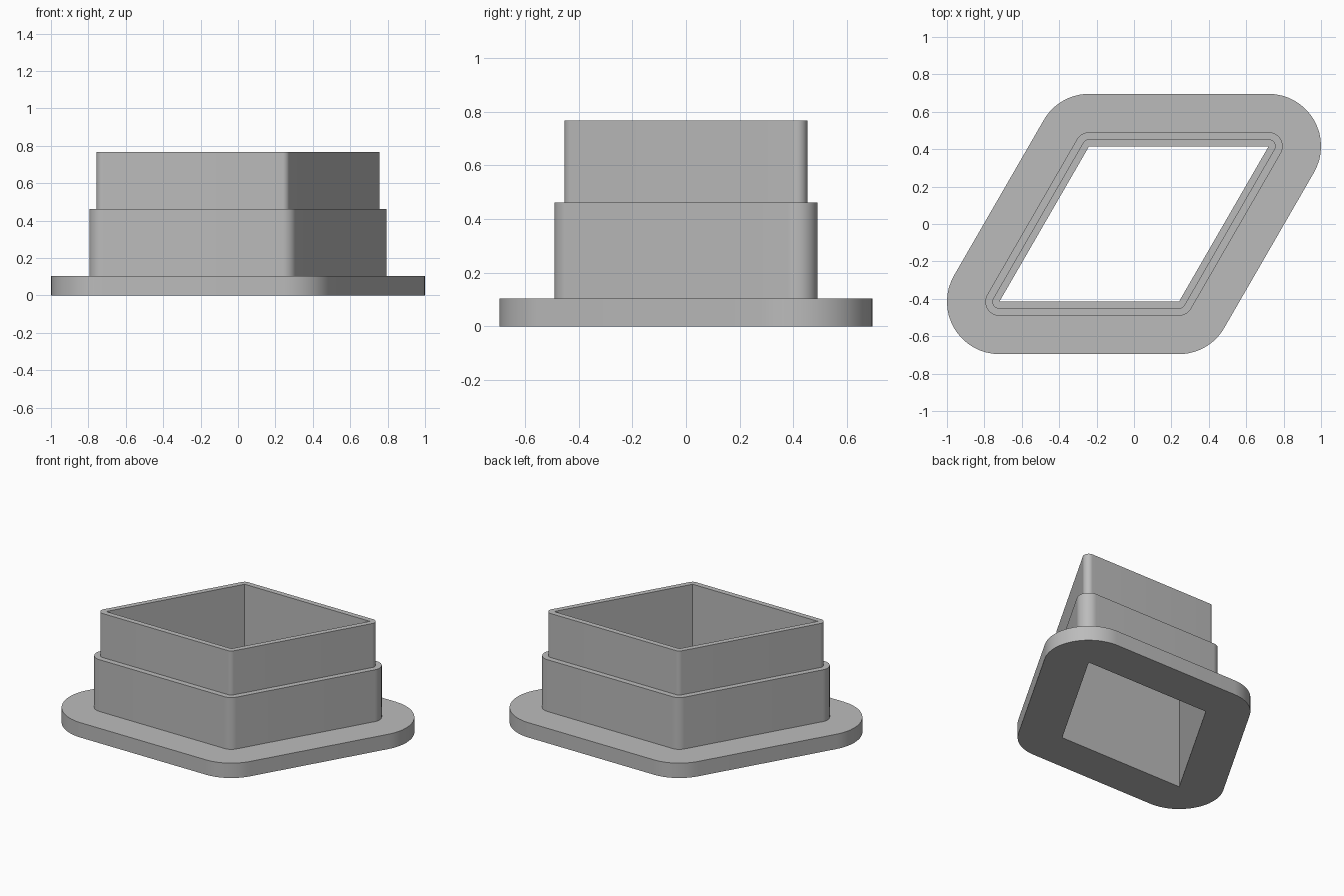
import bpy
import bmesh
from math import cos, sin, radians

cube = bpy.data.objects.get("Cube")
if cube:
    bpy.data.objects.remove(cube, do_unlink=True)

SIDE = 0.96                      # rhombus side of the opening
HALF_Y = SIDE * sin(radians(60)) / 2
FAR_X, NEAR_X = SIDE * 0.75, SIDE * 0.25
ARC_STEPS = 16

# Opening corners, each with the start and end angle of its rounded offset
CORNERS = [
    (FAR_X, HALF_Y, -30, 90),
    (-NEAR_X, HALF_Y, 90, 150),
    (-FAR_X, -HALF_Y, 150, 270),
    (NEAR_X, -HALF_Y, 270, 330),
]

# Wall section as (offset from opening, height)
FLANGE, COLLAR, NECK = 0.28, 0.075, 0.037
FLANGE_TOP, COLLAR_TOP, NECK_TOP = 0.103, 0.462, 0.767
SECTION = [
    (0, 0), (FLANGE, 0),
    (FLANGE, FLANGE_TOP), (COLLAR, FLANGE_TOP),
    (COLLAR, COLLAR_TOP), (NECK, COLLAR_TOP),
    (NECK, NECK_TOP), (0, NECK_TOP),
]


def ring(bm, offset, z):
    """Rhombus outline grown by offset with rounded corners."""
    verts = []
    for x, y, start, end in CORNERS:
        for i in range(ARC_STEPS + 1):
            a = radians(start + (end - start) * i / ARC_STEPS)
            verts.append(bm.verts.new((x + offset * cos(a), y + offset * sin(a), z)))
    return verts


# Grey plastic
grey = bpy.data.materials.new("grey_plastic")
grey.use_nodes = True
color = (0.5, 0.5, 0.5, 1)
grey.diffuse_color = color
grey.node_tree.nodes["Principled BSDF"].inputs["Base Color"].default_value = color

# Stepped sleeve: flange, collar, neck and straight opening in one closed skin
bm = bmesh.new()
rings = [ring(bm, offset, z) for offset, z in SECTION]
for lower, upper in zip(rings, rings[1:] + rings[:1]):
    for i in range(len(lower)):
        j = (i + 1) % len(lower)
        bm.faces.new((lower[i], lower[j], upper[j], upper[i]))
bmesh.ops.remove_doubles(bm, verts=bm.verts, dist=0.0001)
bmesh.ops.recalc_face_normals(bm, faces=bm.faces)

mesh = bpy.data.meshes.new("flanged_sleeve")
bm.to_mesh(mesh)
bm.free()
mesh.materials.append(grey)
sleeve = bpy.data.objects.new("flanged_sleeve", mesh)
bpy.context.collection.objects.link(sleeve)

# Smooth rounded corners, crisp steps
bpy.ops.object.select_all(action="DESELECT")
sleeve.select_set(True)
bpy.context.view_layer.objects.active = sleeve
bpy.ops.object.shade_smooth_by_angle(angle=radians(30))
